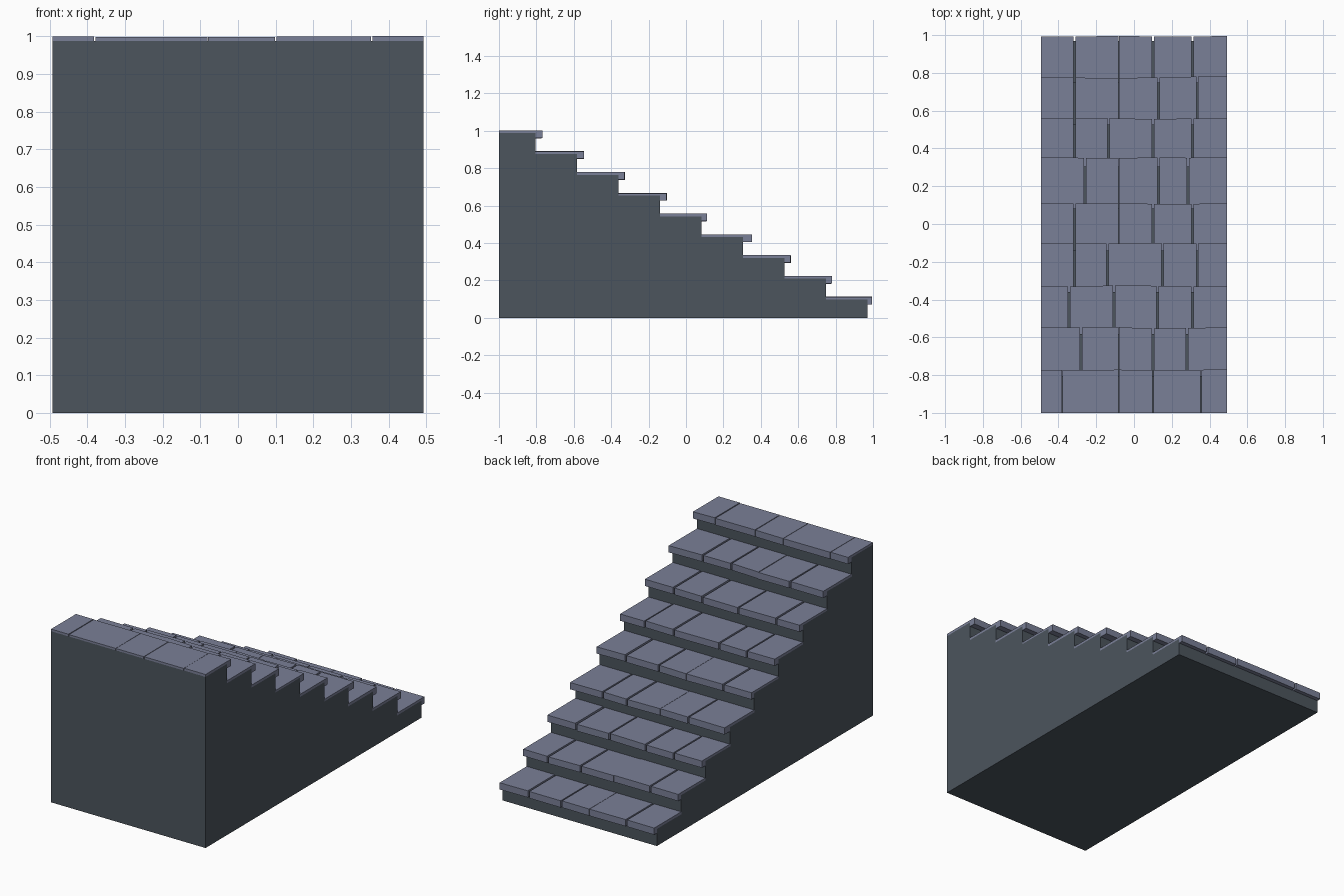
import bpy, bmesh, random

if "Cube" in bpy.data.objects:
    bpy.data.objects.remove(bpy.data.objects["Cube"])

random.seed(4)
N = 9
HALF = 0.493
RISE = 1.0 / N
RUN = 0.2218
LIFT = 0.013      # slab height showing above the stair core
THICK = 0.039     # full slab thickness


def material(name, rgb):
    m = bpy.data.materials.new(name)
    m.diffuse_color = (*rgb, 1)
    m.use_nodes = True
    m.node_tree.nodes["Principled BSDF"].inputs["Base Color"].default_value = m.diffuse_color
    return m


core_mat = material("dark slate", (0.072, 0.090, 0.110))
slab_mat = material("blue grey stone", (0.195, 0.215, 0.310))


def make_object(name, bm, mat):
    bmesh.ops.recalc_face_normals(bm, faces=bm.faces)
    me = bpy.data.meshes.new(name)
    bm.to_mesh(me)
    bm.free()
    me.materials.append(mat)
    ob = bpy.data.objects.new(name, me)
    bpy.context.collection.objects.link(ob)
    return ob


def prism(bm, pts, vec):
    f = bm.faces.new([bm.verts.new(p) for p in pts])
    r = bmesh.ops.extrude_face_region(bm, geom=[f])
    bmesh.ops.translate(bm, vec=vec,
                        verts=[v for v in r["geom"] if isinstance(v, bmesh.types.BMVert)])


def riser(i):
    return 0.97 - RUN * i if i < N else -1.0


# Solid stair core: stepped profile extruded sideways
profile = [(-1.0, 0.0), (riser(0), 0.0)]
for i in range(N):
    z = RISE * (i + 1) - LIFT
    profile += [(riser(i), z), (riser(i + 1), z)]
bm = bmesh.new()
prism(bm, [(-HALF, y, z) for y, z in profile], (2 * HALF, 0, 0))
make_object("stair_core", bm, core_mat)

# Joints between the stone slabs of each tread, bottom to top
joints = [
    (-0.315, -0.08, 0.10, 0.31),
    (-0.315, -0.08, 0.13, 0.335),
    (-0.315, -0.135, 0.10, 0.31),
    (-0.26, -0.08, 0.13, 0.285),
    (-0.315, -0.08, 0.10, 0.31),
    (-0.315, -0.14, 0.15, 0.335),
    (-0.345, -0.105, 0.125, 0.31),
    (-0.28, -0.08, 0.10, 0.28),
    (-0.38, -0.08, 0.10, 0.355),
]
noses = (0.996, 0.777, 0.558, 0.35, 0.11, -0.102, -0.328, -0.55, -0.771)

# Tread slabs with slightly uneven heights and front edges
for i in range(N):
    bm = bmesh.new()
    xs = (-HALF,) + joints[i] + (HALF,)
    fronts = [noses[i] + random.uniform(-0.004, 0.004) for _ in xs]
    back = riser(i + 1) + (0.0 if i == N - 1 else -0.005)
    for k in range(len(xs) - 1):
        def gap(x):
            if abs(x) == HALF:
                return 0.0
            return 0.001 if x == -0.08 else 0.002 if i == N - 1 else 0.005
        a, b = xs[k] + gap(xs[k]), xs[k + 1] - gap(xs[k + 1])
        top = RISE * (i + 1) + random.uniform(-0.002, 0.002)
        if i == N - 1:
            top = min(top, 1.001)
        nose = riser(i) + 0.0005
        core_top = RISE * (i + 1) - LIFT - 0.0005
        bottom = top - THICK
        # L-shaped section: thin over the core, full depth at the nosing
        left = [(a, back, core_top), (a, back, top), (a, fronts[k], top),
                (a, fronts[k], bottom), (a, nose, bottom), (a, nose, core_top)]
        right = [(b, p[1] if p[1] != fronts[k] else fronts[k + 1], p[2]) for p in left]
        va = [bm.verts.new(p) for p in left]
        vb = [bm.verts.new(p) for p in right]
        bm.faces.new(va)
        bm.faces.new(vb[::-1])
        for j in range(6):
            n = (j + 1) % 6
            bm.faces.new((va[j], vb[j], vb[n], va[n]))
    make_object(f"tread_slabs_{i + 1}", bm, slab_mat)
